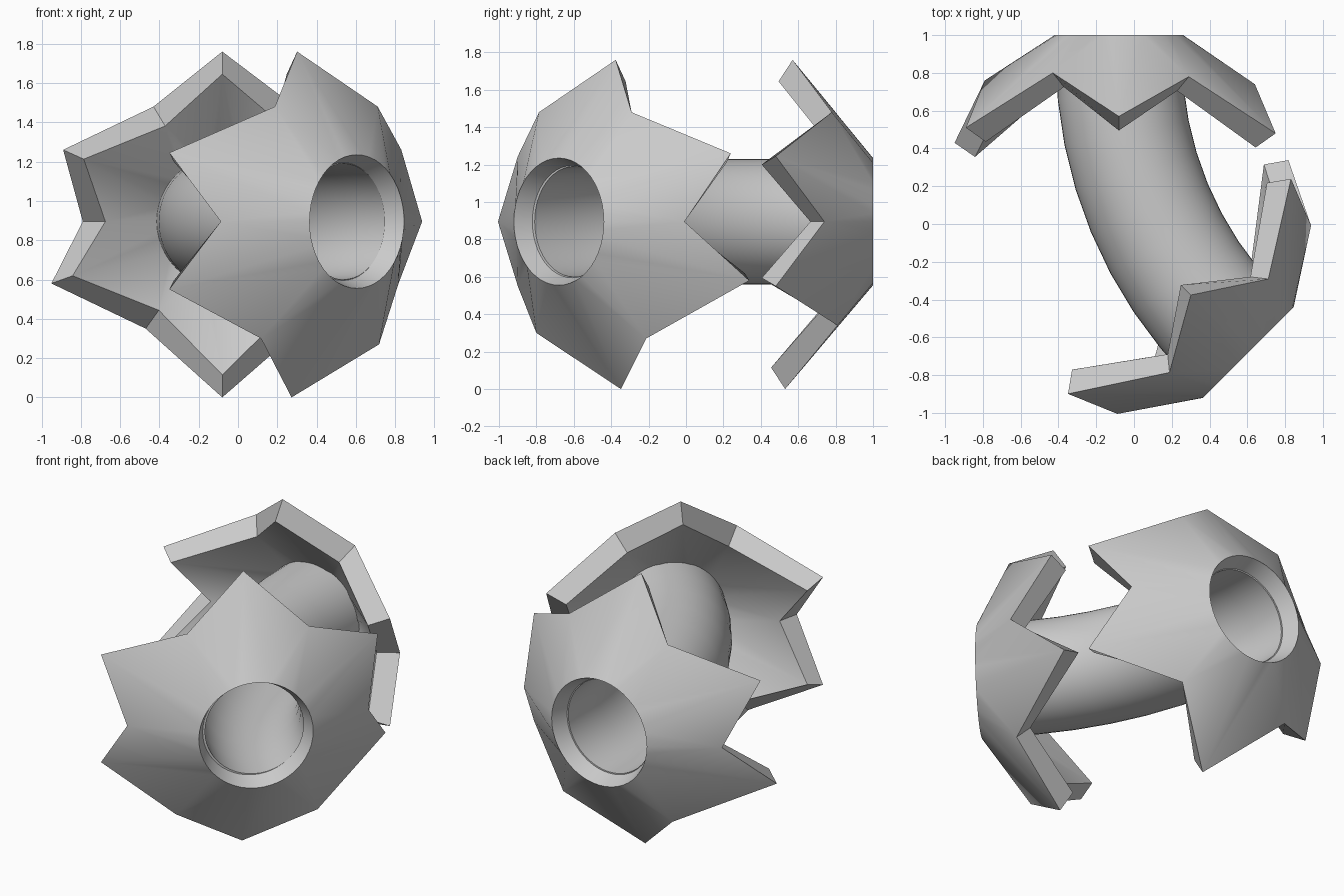
import bpy, bmesh, math
from mathutils import Matrix

if "Cube" in bpy.data.objects:
    bpy.data.objects.remove(bpy.data.objects["Cube"])

ZC, N = 0.895, 48           # pipe centre height, sides of the round parts


def finish(bm, name, matrix=None):
    bmesh.ops.recalc_face_normals(bm, faces=bm.faces)
    me = bpy.data.meshes.new(name)
    bm.to_mesh(me)
    bm.free()
    ob = bpy.data.objects.new(name, me)
    if matrix:
        ob.matrix_world = matrix
    bpy.context.collection.objects.link(ob)
    bpy.ops.object.select_all(action='DESELECT')
    ob.select_set(True)
    bpy.context.view_layer.objects.active = ob
    bpy.ops.object.shade_smooth_by_angle(angle=math.radians(30))
    return ob


def ring(bm, r, y):
    return [bm.verts.new((r * math.cos(a), y, ZC + r * math.sin(a)))
            for a in (2 * math.pi * j / N for j in range(N))]


def bridge(bm, a, b):
    for i in range(len(a)):
        k = (i + 1) % len(a)
        bm.faces.new((a[i], a[k], b[k], b[i]))


def skin(bm, circle, star):
    """Fan each circle vertex to the star corner nearest in angle."""
    ang = [math.atan2(v.co.z - ZC, v.co.x) for v in star]

    def owner(j):
        t = 2 * math.pi * j / N
        return min(range(len(star)), key=lambda i: 1 - math.cos(ang[i] - t))
    for j in range(N):
        c, d = circle[j], circle[(j + 1) % N]
        a, b = star[owner(j)], star[owner((j + 1) % N)]
        if a is not b:
            bm.faces.new((c, a, b))
        bm.faces.new((c, b, d))


def flange(name, low_right, low_left, matrix):
    # star outline: (sideways, depth behind the mouth, height)
    pts = [(0, .43, 1.76), (.37, .22, 1.48), (.83, .52, 1.245), (.72, .26, .895),
           (.83, .52, .55), low_right, (0, .47, 0), low_left,
           (-.87, .57, .58), (-.71, .24, .895), (-.81, .49, 1.26), (-.35, .20, 1.48)]
    bm = bmesh.new()
    outer, inner = [], []
    for x, d, z in pts:
        r = math.hypot(x, z - ZC)
        s = (r - .115) / r
        outer.append(bm.verts.new((x, -d, z)))
        inner.append(bm.verts.new((x * s, -d - .075, ZC + (z - ZC) * s)))
    mouth, throat = ring(bm, .34, 0), ring(bm, .30, -.10)
    skin(bm, mouth, outer)
    skin(bm, throat, inner)
    bridge(bm, outer, inner)
    bridge(bm, mouth, throat)
    finish(bm, name, matrix)


# star-shaped dished flanges, the front one turned 135 degrees
flange("back_flange", (.39, .19, .34), (-.39, .19, .35),
       Matrix.Translation((-.08, 1, 0)))
flange("front_flange", (.43, .26, .30), (-.41, .25, .27),
       Matrix.Translation((.605, -.68, 0)) @ Matrix.Rotation(math.radians(-135), 4, 'Z'))

# hollow pipe swept along a 45 degree bend
R, STEPS = 2.115, 8
bm = bmesh.new()
walls = []
for rad in (.335, .295):
    rings = []
    for i in range(STEPS + 1):
        t = math.radians(45) * i / STEPS
        rings.append([bm.verts.new((-.08 + R - (R - rad * math.cos(a)) * math.cos(t),
                                    .895 - (R - rad * math.cos(a)) * math.sin(t),
                                    ZC + rad * math.sin(a)))
                      for a in (2 * math.pi * j / N for j in range(N))])
    for p, q in zip(rings, rings[1:]):
        bridge(bm, p, q)
    walls.append(rings)
for e in (0, -1):
    bridge(bm, walls[0][e], walls[1][e])
finish(bm, "curved_pipe")
